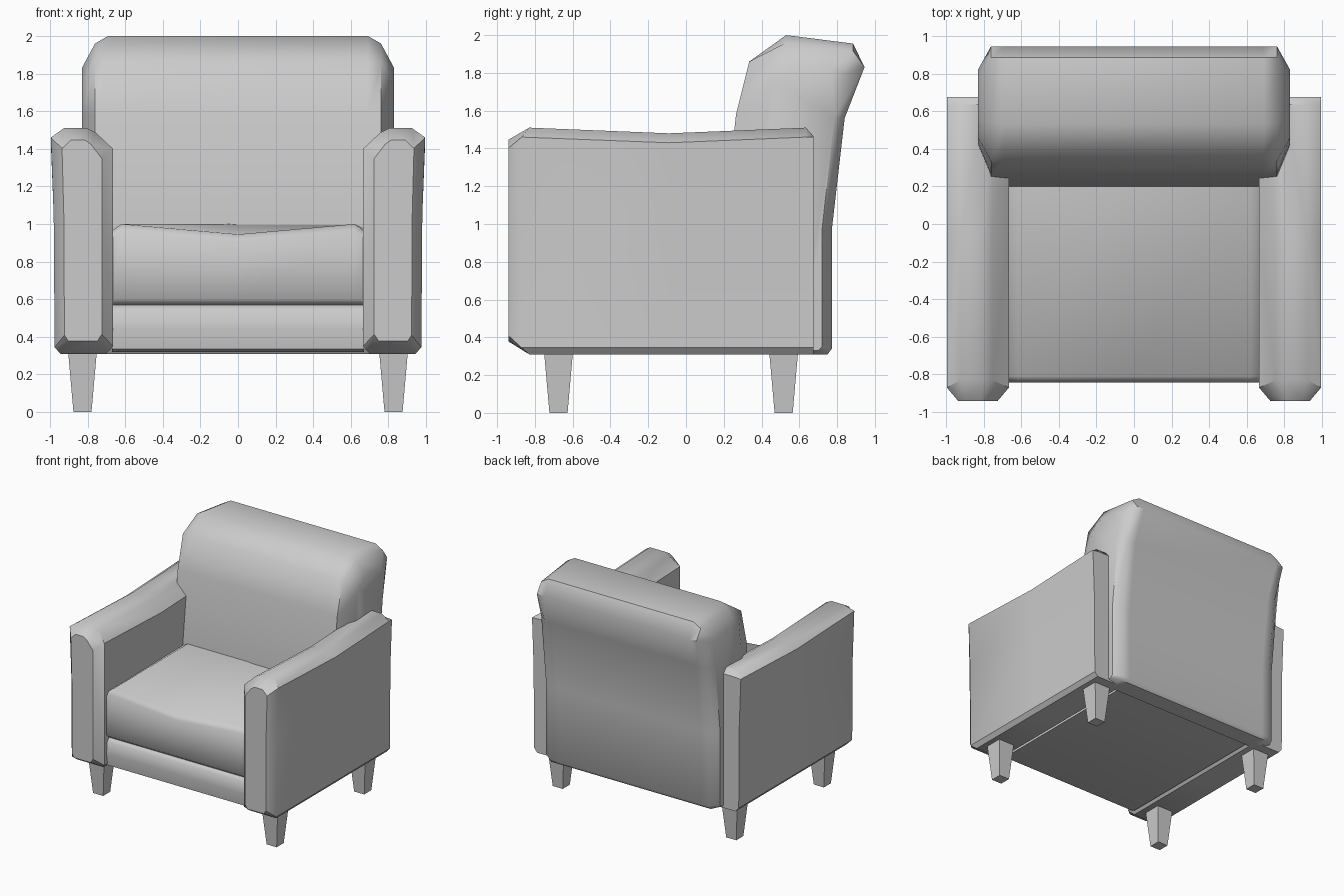
import bpy, bmesh, math

if "Cube" in bpy.data.objects:
    bpy.data.objects.remove(bpy.data.objects["Cube"])


def loft(name, rings, mirror=False, smooth=40):
    """Skin a list of equal-length point rings and cap both ends."""
    bm = bmesh.new()
    rows = [[bm.verts.new(p) for p in r] for r in rings]
    n = len(rows[0])
    for a, b in zip(rows, rows[1:]):
        for i in range(n):
            j = (i + 1) % n
            bm.faces.new((a[i], a[j], b[j], b[i]))
    bm.faces.new(rows[0])
    bm.faces.new(rows[-1][::-1])
    bmesh.ops.recalc_face_normals(bm, faces=bm.faces)
    me = bpy.data.meshes.new(name)
    bm.to_mesh(me)
    bm.free()
    ob = bpy.data.objects.new(name, me)
    bpy.context.collection.objects.link(ob)
    if mirror:
        m = ob.modifiers.new("Mirror", 'MIRROR')
        m.use_mirror_merge = False
    if smooth:
        bpy.ops.object.select_all(action='DESELECT')
        ob.select_set(True)
        bpy.context.view_layer.objects.active = ob
        bpy.ops.object.shade_smooth_by_angle(angle=math.radians(smooth))
    return ob


def across(x, profile):
    return [(x, y, z) for y, z in profile]


# Arms: cross-section (x, z) lofted front to back with a sagging top
arm = [(0.665, 0.35), (0.70, 0.31), (0.945, 0.31), (0.975, 0.345), (0.98, 1.05),
       (0.995, 1.46), (0.925, 1.51), (0.805, 1.51), (0.755, 1.485), (0.665, 1.40)]
soft = {1, 2, 6, 7, 8}
front = [(0.83 + (x - 0.83) * 0.64, -0.94, 0.93 + (z - 0.93) * 0.89) for x, z in arm]
shoulder = [(x, -0.83 if i in soft else -0.87, z) for i, (x, z) in enumerate(arm)]
middle = [(x, -0.09, z - (0.03 if z > 1.3 else 0)) for x, z in arm]
rear = [(x, 0.635, z) for x, z in arm]
end = [(x, 0.675, min(z, 1.465)) for x, z in arm]
loft("arm", [front, shoulder, middle, rear, end], mirror=True)

# Backrest: side profile (y, z) lofted across the width with rounded ends
full = [(0.60, 0.31), (0.20, 0.90), (0.20, 1.0), (0.265, 1.58), (0.335, 1.86), (0.53, 2.0),
        (0.885, 1.955), (0.945, 1.83), (0.84, 1.56), (0.772, 0.97), (0.772, 0.34), (0.75, 0.31)]
corner = [(y, z - (0.04 if z > 1.9 else 0)) for y, z in full]
side = [(0.60, 0.33), (0.40, 0.90), (0.40, 1.0), (0.43, 1.58), (0.46, 1.76), (0.56, 1.83),
        (0.77, 1.83), (0.82, 1.79), (0.785, 1.56), (0.72, 0.97), (0.72, 0.35), (0.70, 0.33)]
ends = [(0.83, side), (0.76, corner), (0.69, full)]
loft("backrest", [across(-x, p) for x, p in ends] +
     [across(x, p) for x, p in reversed(ends)], smooth=50)


# Seat cushion: front edge dips in the middle, rear edge stays level
def cushion(x, top, back):
    return across(x, [(-0.81, 0.57), (-0.84, 0.60), (-0.842, top - 0.04),
                      (-0.81, top), (0.30, back), (0.30, 0.57)])


loft("seat_cushion", [cushion(-0.668, 0.965, 0.975), cushion(-0.62, 1.0, 1.0),
                      cushion(0, 0.945, 1.0), cushion(0.62, 1.0, 1.0),
                      cushion(0.668, 0.965, 0.975)], smooth=50)

# Base with rounded front rail
rail = [(-0.79, 0.32), (-0.825, 0.335), (-0.84, 0.44), (-0.83, 0.54),
        (-0.80, 0.57), (0.70, 0.57), (0.70, 0.32)]
loft("base", [across(-0.67, rail), across(0.67, rail)], smooth=50)

# Tapered legs
for name, y in (("front_leg", -0.675), ("back_leg", 0.517)):
    loft(name, [[(0.827 + sx * w, y + sy * w, z) for sx, sy in
                 ((-1, -1), (1, -1), (1, 1), (-1, 1))]
                for w, z in ((0.048, 0), (0.077, 0.33))], mirror=True, smooth=0)
